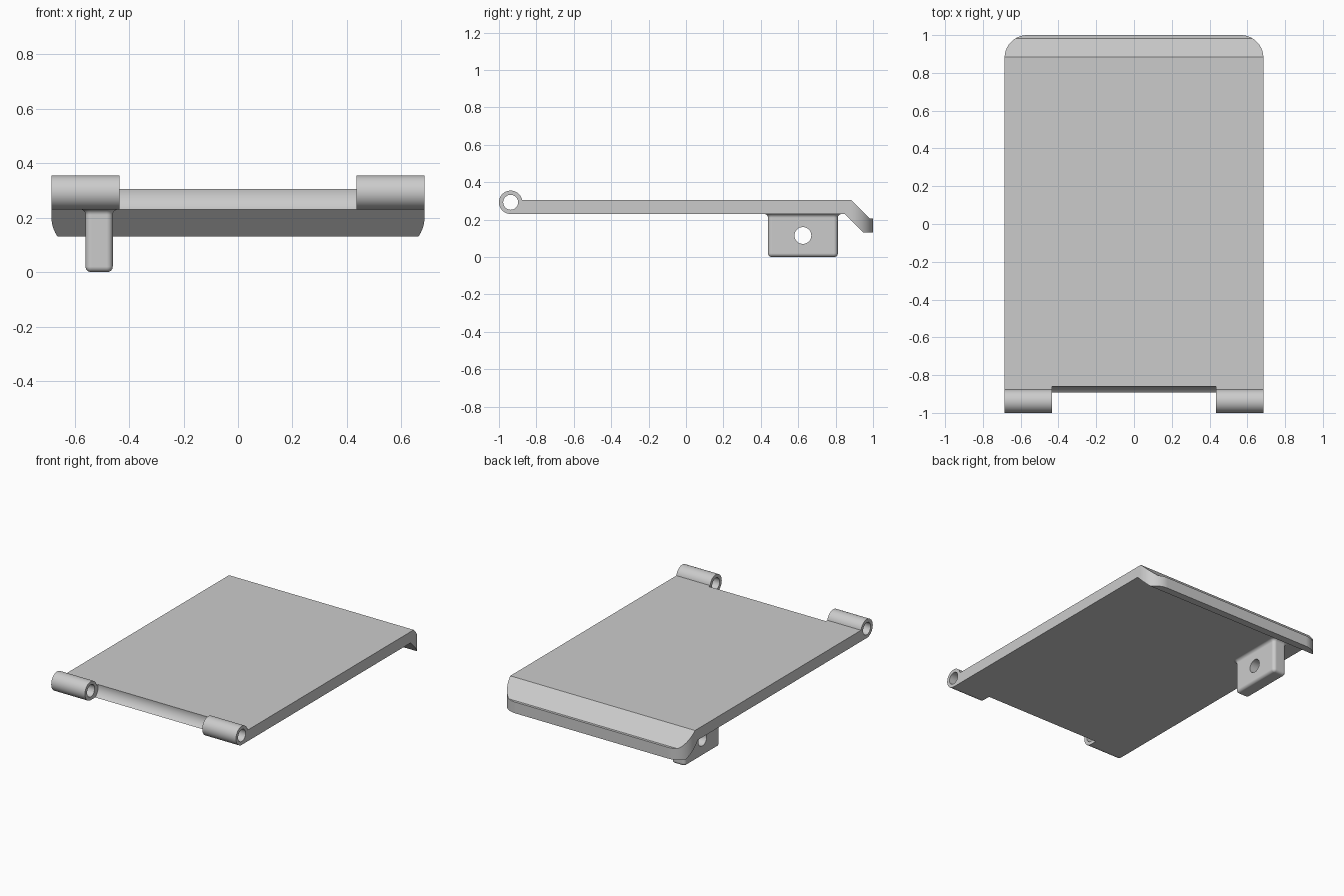
import bpy
import bmesh
from math import sin, cos, pi, radians
from mathutils import Vector

if "Cube" in bpy.data.objects:
    bpy.data.objects.remove(bpy.data.objects["Cube"], do_unlink=True)

grey = bpy.data.materials.new("plain grey")
grey.use_nodes = True
colour = (0.6, 0.6, 0.6, 1)
grey.diffuse_color = colour
grey.node_tree.nodes["Principled BSDF"].inputs["Base Color"].default_value = colour


def loft(name, rings):
    """Skin a list of equal-length closed rings and cap both ends."""
    bm = bmesh.new()
    loops = [[bm.verts.new(p) for p in ring] for ring in rings]
    for a, b in zip(loops, loops[1:]):
        for i in range(len(a)):
            j = (i + 1) % len(a)
            bm.faces.new((a[i], a[j], b[j], b[i]))
    bm.faces.new(loops[0])
    bm.faces.new(loops[-1])
    bmesh.ops.recalc_face_normals(bm, faces=bm.faces)
    mesh = bpy.data.meshes.new(name)
    bm.to_mesh(mesh)
    bm.free()
    mesh.materials.append(grey)
    ob = bpy.data.objects.new(name, mesh)
    bpy.context.collection.objects.link(ob)
    return ob


def extrude_x(name, profile, x0, x1):
    return loft(name, [[(x, y, z) for y, z in profile] for x in (x0, x1)])


def arc(cx, cy, r, a0, a1, n):
    angles = [radians(a0 + (a1 - a0) * i / n) for i in range(n + 1)]
    return [(cx + r * cos(a), cy + r * sin(a)) for a in angles]


def activate(ob):
    bpy.ops.object.select_all(action='DESELECT')
    ob.select_set(True)
    bpy.context.view_layer.objects.active = ob


def boolean(ob, cutter, operation='DIFFERENCE'):
    mod = ob.modifiers.new("cut", 'BOOLEAN')
    mod.operation = operation
    mod.solver = 'EXACT'
    mod.object = cutter
    activate(ob)
    bpy.ops.object.modifier_apply(modifier=mod.name)
    bpy.data.objects.remove(cutter, do_unlink=True)


def finish(ob):
    activate(ob)
    bpy.ops.object.shade_smooth_by_angle(angle=radians(30))
    ob.modifiers.new("flat face normals", 'WEIGHTED_NORMAL').keep_sharp = True


HALF_W, BOTTOM, TOP = 0.685, 0.23, 0.305
PIN_Y, PIN_Z, PIN_R = -0.9375, 0.2925, 0.0625

# Plate with rolled hinge edge and bent lip
profile = arc(PIN_Y, PIN_Z, PIN_R, 11.5, 270, 40)
profile += [(0.85, BOTTOM), (0.95, 0.13), (1.1, 0.13),
            (1.1, 0.205), (0.983, 0.205), (0.883, TOP)]
plate = extrude_x("hinged_plate", profile, -0.8, 0.8)

# Rounded corners on the lip
R = 0.12
outline = [(-HALF_W, -1.1), (HALF_W, -1.1)]
outline += arc(HALF_W - R, 1 - R, R, 0, 90, 20)
outline += arc(R - HALF_W, 1 - R, R, 90, 180, 20)
trim = loft("trim", [[(x, y, z) for x, y in outline] for z in (-0.2, 0.6)])
boolean(plate, trim, 'INTERSECT')

# Gap between the two hinge knuckles, and the pin bore
boolean(plate, extrude_x("gap", arc(PIN_Y, PIN_Z, 0.078, 0, 352.5, 47), -0.435, 0.435))
boolean(plate, extrude_x("bore", arc(PIN_Y, PIN_Z, 0.04, 0, 350, 35), -0.9, 0.9))
finish(plate)

# Latch lug below the plate, rounded at the foot and filleted at the root
LUG_X, LUG_Y = -0.51, 0.625


def lug_ring(grow, z):
    hx, hy, r = 0.05 + grow, 0.187 + grow, 0.022 + grow
    ring = []
    for k, (sx, sy) in enumerate([(1, 1), (-1, 1), (-1, -1), (1, -1)]):
        ring += arc(LUG_X + sx * (hx - r), LUG_Y + sy * (hy - r),
                    r, 90 * k, 90 * k + 90, 6)
    return [(x, y, z) for x, y in ring]


steps = [pi / 2 * i / 6 for i in range(7)]
foot, root = 0.02, 0.02
rings = [lug_ring(foot * (sin(a) - 1), foot * (1 - cos(a))) for a in steps]
rings += [lug_ring(root * (1 - cos(a)), BOTTOM - root + root * sin(a)) for a in steps]
rings.append(lug_ring(root, BOTTOM + 0.02))
lug = loft("latch_lug", rings)
boolean(lug, extrude_x("lug_hole", arc(LUG_Y, 0.115, 0.045, 0, 350, 35), -0.7, -0.3))
finish(lug)
